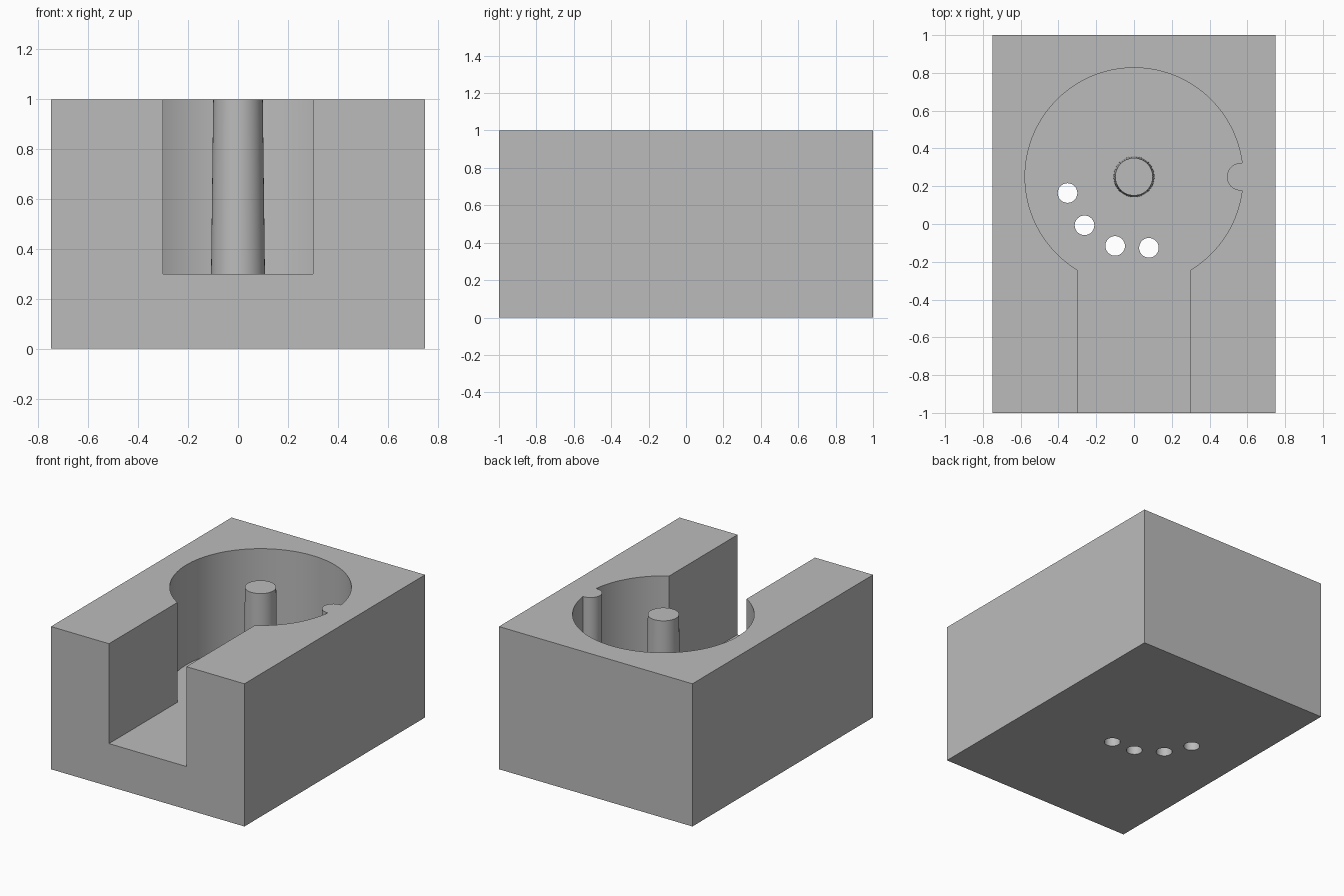
import bpy, bmesh
from math import acos, asin, cos, sin, pi, radians

if "Cube" in bpy.data.objects:
    bpy.data.objects.remove(bpy.data.objects["Cube"], do_unlink=True)

CENTRE_Y, POCKET_R, FLOOR = 0.25, 0.577, 0.3
KEY_X, KEY_R, SLOT = 0.565, 0.073, 0.3

grey = bpy.data.materials.new("plain grey")
grey.use_nodes = True
colour = (0.5, 0.5, 0.5, 1)
grey.diffuse_color = colour
grey.node_tree.nodes["Principled BSDF"].inputs["Base Color"].default_value = colour


def arc(x, y, r, start, end, n):
    """Points along an arc, both ends included."""
    steps = [start + (end - start) * i / n for i in range(n + 1)]
    return [(x + r * cos(a), y + r * sin(a)) for a in steps]


def prism(name, outline, z0, z1, taper=1.0, centre=(0, 0)):
    """Extrude an outline upward, optionally scaling its top about a centre."""
    bm = bmesh.new()
    face = bm.faces.new([bm.verts.new((x, y, z0)) for x, y in outline])
    top = bmesh.ops.extrude_face_region(bm, geom=[face])["geom"]
    for v in (g for g in top if isinstance(g, bmesh.types.BMVert)):
        v.co.x = centre[0] + (v.co.x - centre[0]) * taper
        v.co.y = centre[1] + (v.co.y - centre[1]) * taper
        v.co.z = z1
    bmesh.ops.recalc_face_normals(bm, faces=bm.faces)
    mesh = bpy.data.meshes.new(name)
    bm.to_mesh(mesh)
    bm.free()
    mesh.materials.append(grey)
    obj = bpy.data.objects.new(name, mesh)
    bpy.context.collection.objects.link(obj)
    return obj


def activate(obj):
    bpy.ops.object.select_all(action="DESELECT")
    obj.select_set(True)
    bpy.context.view_layer.objects.active = obj


def cut(obj, cutter):
    cutter.hide_render = True
    activate(obj)
    mod = obj.modifiers.new("cut", "BOOLEAN")
    mod.operation, mod.solver, mod.object = "DIFFERENCE", "EXACT", cutter
    bpy.ops.object.modifier_apply(modifier=mod.name)
    bpy.data.objects.remove(cutter, do_unlink=True)


# Solid block
block = prism("block", [(-0.75, -1), (0.75, -1), (0.75, 1), (-0.75, 1)], 0, 1)

# Round pocket with an open front slot, leaving a half-round key on one wall
mouth = -acos(SLOT / POCKET_R)
key = asin(KEY_R / POCKET_R)
outline = [(-SLOT, -1.2), (SLOT, -1.2)]
outline += arc(0, CENTRE_Y, POCKET_R, mouth, -key, 16)
outline += arc(KEY_X, CENTRE_Y, KEY_R, 1.5 * pi, 0.5 * pi, 16)
outline += arc(0, CENTRE_Y, POCKET_R, key, pi - mouth, 64)
cut(block, prism("pocket_cutter", outline, FLOOR, 1.2))

# Four small holes through the floor
for x, y in [(-0.352, 0.164), (-0.262, -0.007), (-0.1, -0.116), (0.079, -0.126)]:
    cut(block, prism("hole_cutter", arc(x, y, 0.052, 0, 2 * pi, 32)[:-1], -0.2, 0.5))

# Tapered centre post
post = prism("centre_post", arc(0, CENTRE_Y, 0.108, 0, 2 * pi, 48)[:-1],
             FLOOR, 1, 0.92, (0, CENTRE_Y))

for obj in (block, post):
    activate(obj)
    bpy.ops.object.shade_smooth_by_angle(angle=radians(30))
